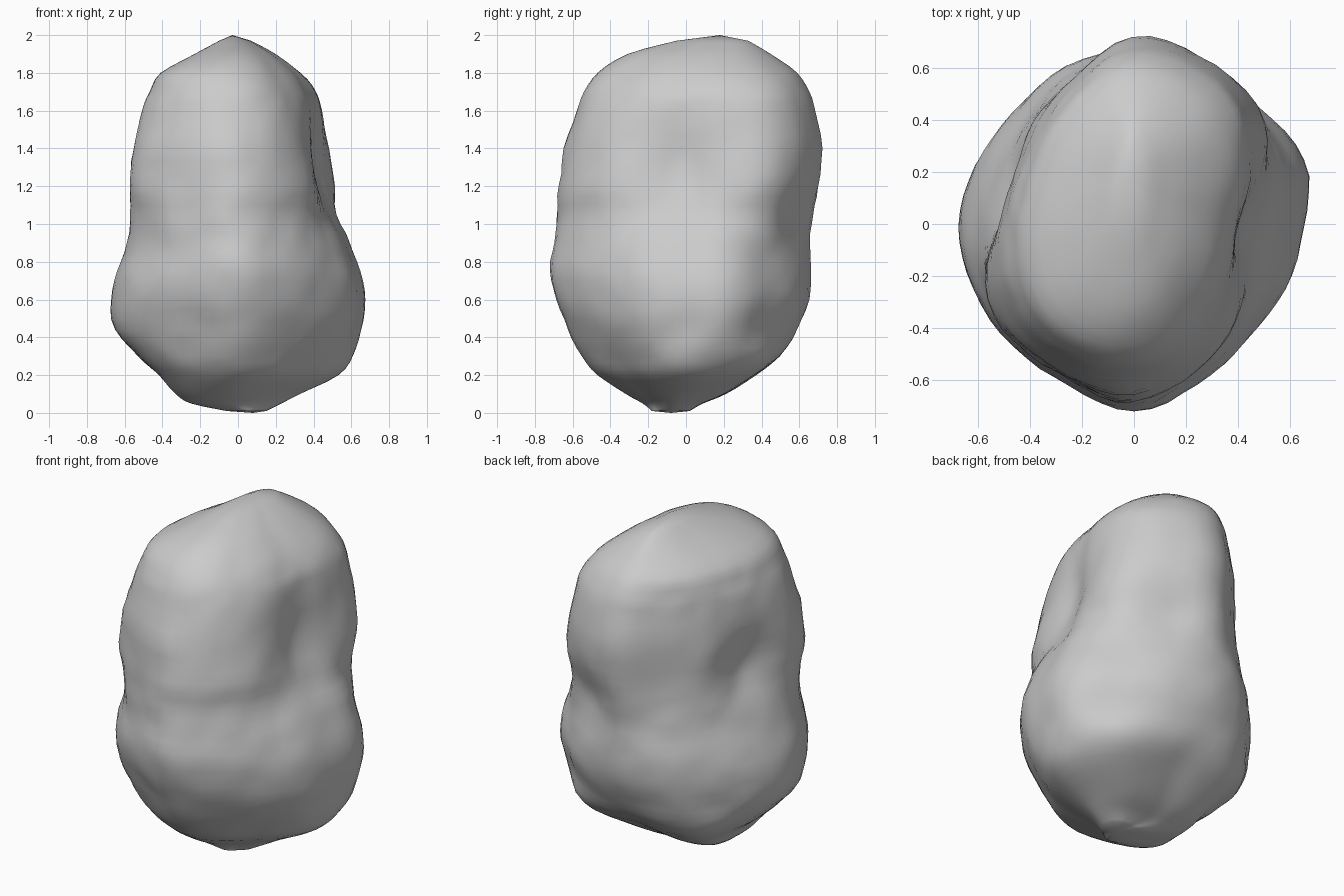
import bpy
import bmesh
import math
from mathutils import Vector, noise

default_cube = bpy.data.objects.get("Cube")
if default_cube:
    bpy.data.objects.remove(default_cube, do_unlink=True)

# Width and depth limits of the boulder by height: z, left, right, front, back
PROFILE = [
    (.01, -.06, .15, -.18, .02),
    (.05, -.25, .23, -.23, .09),
    (.1, -.33, .33, -.32, .21),
    (.2, -.42, .53, -.47, .37),
    (.3, -.53, .61, -.55, .5),
    (.44, -.65, .65, -.62, .59),
    (.6, -.67, .67, -.69, .65),
    (.75, -.64, .645, -.72, .66),
    (.9, -.59, .59, -.7, .66),
    (1.05, -.57, .53, -.68, .68),
    (1.2, -.58, .52, -.67, .7),
    (1.4, -.56, .48, -.65, .72),
    (1.6, -.51, .445, -.58, .68),
    (1.7, -.47, .41, -.54, .65),
    (1.8, -.41, .33, -.47, .59),
    (1.9, -.23, .2, -.31, .45),
    (1.97, -.1, .07, -.05, .33),
]

# Cross-section radii every sixteenth of a turn from +x, by height
BASE = [.53, .53, .5, .42, .38, .43, .48, .44,
        .42, .45, .46, .46, .47, .44, .42, .47]
BELLY = [.66, .71, .68, .69, .7, .7, .66, .66,
         .67, .67, .66, .67, .72, .67, .63, .64]
WAIST = [.46, .54, .66, .7, .72, .61, .55, .52,
         .54, .61, .65, .67, .68, .61, .53, .46]
CROWN = [.36, .42, .5, .53, .53, .46, .4, .37,
         .38, .41, .45, .46, .46, .43, .38, .36]
SHAPES = [(.2, BASE), (.5, BELLY), (.75, BELLY), (1.25, WAIST),
          (1.45, WAIST), (1.85, CROWN)]

# Hollows worn into the sides: centre, radius, depth
HOLLOWS = [
    (Vector((.47, 0, 1.27)), .2, .06),
    (Vector((-.53, .12, 1.2)), .2, .08),
    (Vector((-.3, -.5, 1.25)), .18, .03),
    (Vector((.25, .62, 1.03)), .18, .05),
]

SEGMENTS = 64
ROWS_PER_STEP = 3


def cubic(a, b, c, d, t):
    """Smooth curve from b to c."""
    return b + .5 * t * (c - a + t * (2 * a - 5 * b + 4 * c - d
                                      + t * (3 * (b - c) + d - a)))


def radius_at(shape, turn):
    count = len(shape)
    index = int(turn * count)
    points = [shape[(index + k) % count] for k in (-1, 0, 1, 2)]
    return cubic(*points, turn * count - index)


def shape_at(z):
    """Ease between the cross-sections above and below a height."""
    for (z0, lower), (z1, upper) in zip(SHAPES, SHAPES[1:]):
        if z < z1:
            break
    t = min(max((z - z0) / (z1 - z0), 0), 1)
    t = t * t * (3 - 2 * t)
    return [a + (b - a) * t for a, b in zip(lower, upper)]


def profile_rows():
    last = len(PROFILE) - 1
    for i in range(last):
        rows = [PROFILE[min(max(i + k, 0), last)] for k in (-1, 0, 1, 2)]
        for step in range(ROWS_PER_STEP):
            t = step / ROWS_PER_STEP
            yield [cubic(*values, t) for values in zip(*rows)]
    yield PROFILE[last]


def fit(values, low, high):
    smallest, largest = min(values), max(values)
    return [low + (v - smallest) * (high - low) / (largest - smallest)
            for v in values]


def ring_points(z, left, right, front, back):
    shape = shape_at(z)
    xs, ys = [], []
    for i in range(SEGMENTS):
        turn = i / SEGMENTS
        radius = radius_at(shape, turn)
        xs.append(radius * math.cos(math.tau * turn))
        ys.append(radius * math.sin(math.tau * turn))
    return [Vector((x, y, z)) for x, y in
            zip(fit(xs, left, right), fit(ys, front, back))]


def weather(point):
    """Press in the hollows and add gentle lumps."""
    outward = Vector((point.x, point.y, 0)).normalized()
    push = .01 * noise.noise(point * 4) + .008 * noise.noise(point * 9)
    push *= min(1, point.z * 3, (2 - point.z) * 3)
    for centre, radius, depth in HOLLOWS:
        push -= depth * math.exp(-((point - centre).length / radius) ** 2)
    return point + outward * push


# Boulder skin, lofted ring by ring
bm = bmesh.new()
rings = [[bm.verts.new(weather(p)) for p in ring_points(*row)]
         for row in profile_rows()]
for lower, upper in zip(rings, rings[1:]):
    for i in range(SEGMENTS):
        j = (i + 1) % SEGMENTS
        bm.faces.new((lower[i], lower[j], upper[j], upper[i]))

# Closed base and crown
for ring, tip in ((rings[0], (.08, -.08, 0)), (rings[-1], (-.03, .18, 2))):
    centre = bm.verts.new(tip)
    for i in range(SEGMENTS):
        bm.faces.new((ring[i], ring[(i + 1) % SEGMENTS], centre))
bmesh.ops.recalc_face_normals(bm, faces=bm.faces)

mesh = bpy.data.meshes.new("boulder")
bm.to_mesh(mesh)
bm.free()
boulder = bpy.data.objects.new("boulder", mesh)
bpy.context.collection.objects.link(boulder)

# Plain stone colour
stone = bpy.data.materials.new("light_grey_stone")
stone.use_nodes = True
colour = (.6, .6, .6, 1)
stone.diffuse_color = colour
stone.node_tree.nodes["Principled BSDF"].inputs["Base Color"].default_value = colour
mesh.materials.append(stone)

bpy.context.view_layer.objects.active = boulder
boulder.select_set(True)
bpy.ops.object.shade_smooth_by_angle(angle=math.radians(50))
